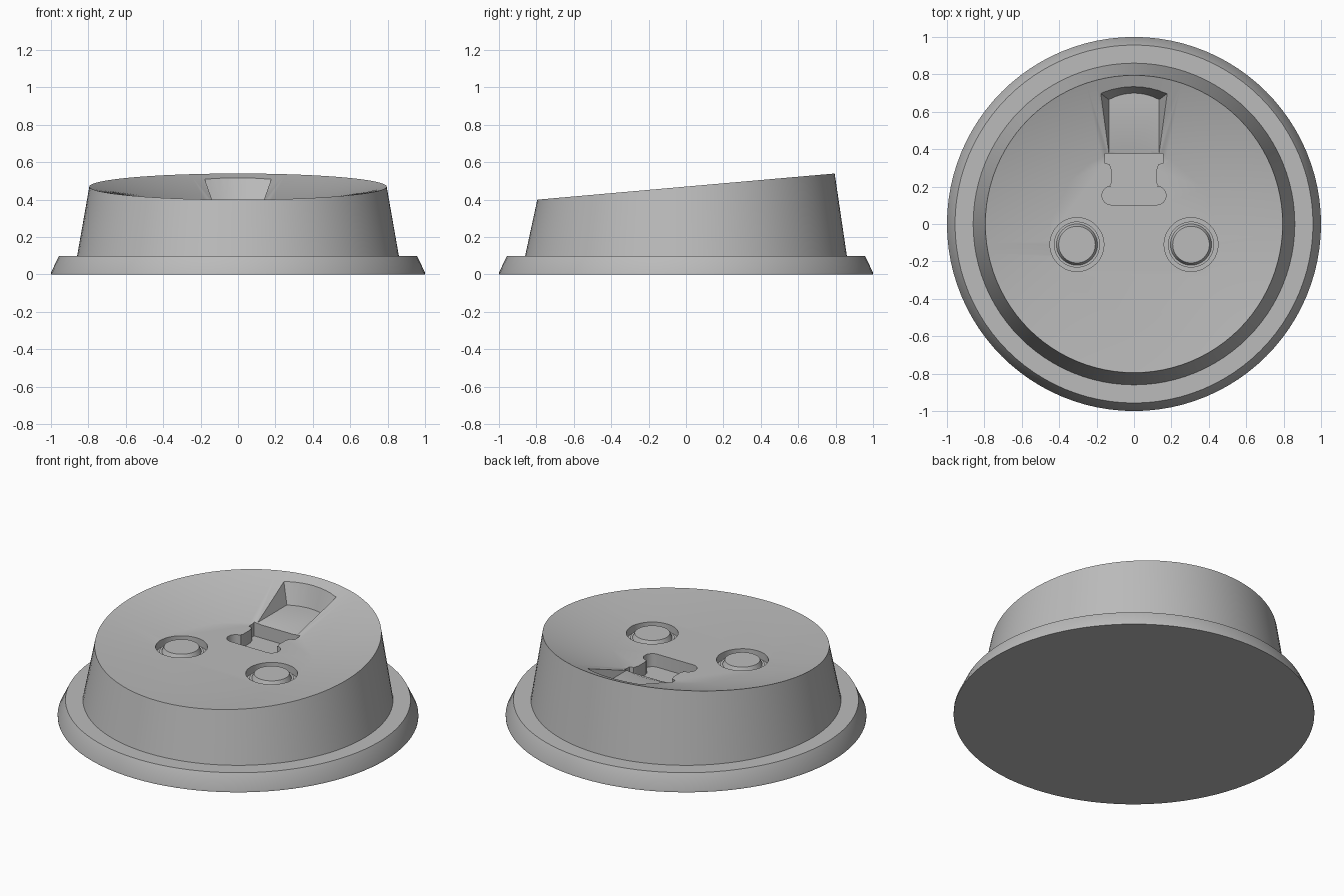
import bpy, bmesh, math

if "Cube" in bpy.data.objects:
    bpy.data.objects.remove(bpy.data.objects["Cube"], do_unlink=True)

SEGMENTS = 96
FLOOR = 0.385          # height of the flat middle of the dished top

grey = bpy.data.materials.new("Light grey plastic")
grey.use_nodes = True
colour = (0.5, 0.5, 0.5, 1)
grey.diffuse_color = colour
grey.node_tree.nodes["Principled BSDF"].inputs["Base Color"].default_value = colour


def circle(radius, height, cx=0, cy=0, slope=0, count=SEGMENTS):
    """Ring of points; slope tilts it up towards the back."""
    ring = []
    for i in range(count):
        a = 2 * math.pi * i / count
        x, y = radius * math.cos(a), radius * math.sin(a)
        ring.append((cx + x, cy + y, height + slope * y))
    return ring


def at_height(outline, z):
    return [(x, y, z) for x, y in outline]


def loft(name, rings):
    """Closed solid skinned through equal-sized rings."""
    bm = bmesh.new()
    loops = [[bm.verts.new(p) for p in ring] for ring in rings]
    n = len(loops[0])
    for low, high in zip(loops, loops[1:]):
        for i in range(n):
            j = (i + 1) % n
            bm.faces.new((low[i], low[j], high[j], high[i]))
    bm.faces.new(loops[0][::-1])
    bm.faces.new(loops[-1])
    bmesh.ops.recalc_face_normals(bm, faces=bm.faces)
    mesh = bpy.data.meshes.new(name)
    bm.to_mesh(mesh)
    bm.free()
    mesh.materials.append(grey)
    obj = bpy.data.objects.new(name, mesh)
    bpy.context.collection.objects.link(obj)
    return obj


def select_only(obj):
    bpy.ops.object.select_all(action='DESELECT')
    obj.select_set(True)
    bpy.context.view_layer.objects.active = obj


def smooth(obj):
    select_only(obj)
    bpy.ops.object.shade_smooth_by_angle(angle=math.radians(30))


def cut(target, cutter):
    cutter.hide_render = True
    mod = target.modifiers.new("cut", 'BOOLEAN')
    mod.operation = 'DIFFERENCE'
    mod.solver = 'EXACT'
    mod.object = cutter
    select_only(target)
    bpy.ops.object.modifier_apply(modifier=mod.name)
    bpy.data.objects.remove(cutter, do_unlink=True)


# Lid: flange, tapered wall, slanted rim and dished top
lid = loft("lid", [
    circle(1.0, 0),
    circle(1.0, 0.01),
    circle(0.957, 0.10),
    circle(0.86, 0.10),
    circle(0.795, 0.47, slope=0.088),
    circle(0.45, FLOOR, cy=-0.06),
])


# Drinking recess: flat floor, sloping sides and curved back wall
def recess_outline(half_width, back):
    arc = [(half_width * t / 4, back - 0.035 * (t / 4) ** 2) for t in range(4, -5, -1)]
    return [(-half_width, 0.36), (half_width, 0.36)] + arc


cut(lid, loft("recess_cutter", [
    at_height(recess_outline(0.135, 0.70), 0.39),
    at_height(recess_outline(0.21, 0.757), 0.60),
]))

# Slot that receives the tab: stepped neck with a rounded wide end
half = [(0.155, 0.378), (0.155, 0.325), (0.13, 0.32), (0.12, 0.29), (0.12, 0.22), (0.128, 0.203)]
for i in range(9):
    a = math.pi / 2 - math.pi * i / 8
    half.append((0.122 + 0.05 * math.cos(a), 0.152 + 0.05 * math.sin(a)))
slot = half + [(-x, y) for x, y in reversed(half)]
cut(lid, loft("slot_cutter", [at_height(slot, FLOOR - 0.08), at_height(slot, 0.60)]))

# Round wells, each with a stepped button
WELL = FLOOR - 0.045
for side, cx in (("right", -0.305), ("left", 0.305)):
    place = dict(cx=cx, cy=-0.11, count=48)
    cut(lid, loft("well_cutter", [circle(0.144, WELL, **place), circle(0.144, 0.60, **place)]))
    button = loft(side + "_button", [
        circle(0.123, WELL - 0.005, **place),
        circle(0.123, WELL + 0.018, **place),
        circle(0.110, WELL + 0.018, **place),
        circle(0.098, FLOOR, **place),
    ])
    smooth(button)

smooth(lid)
